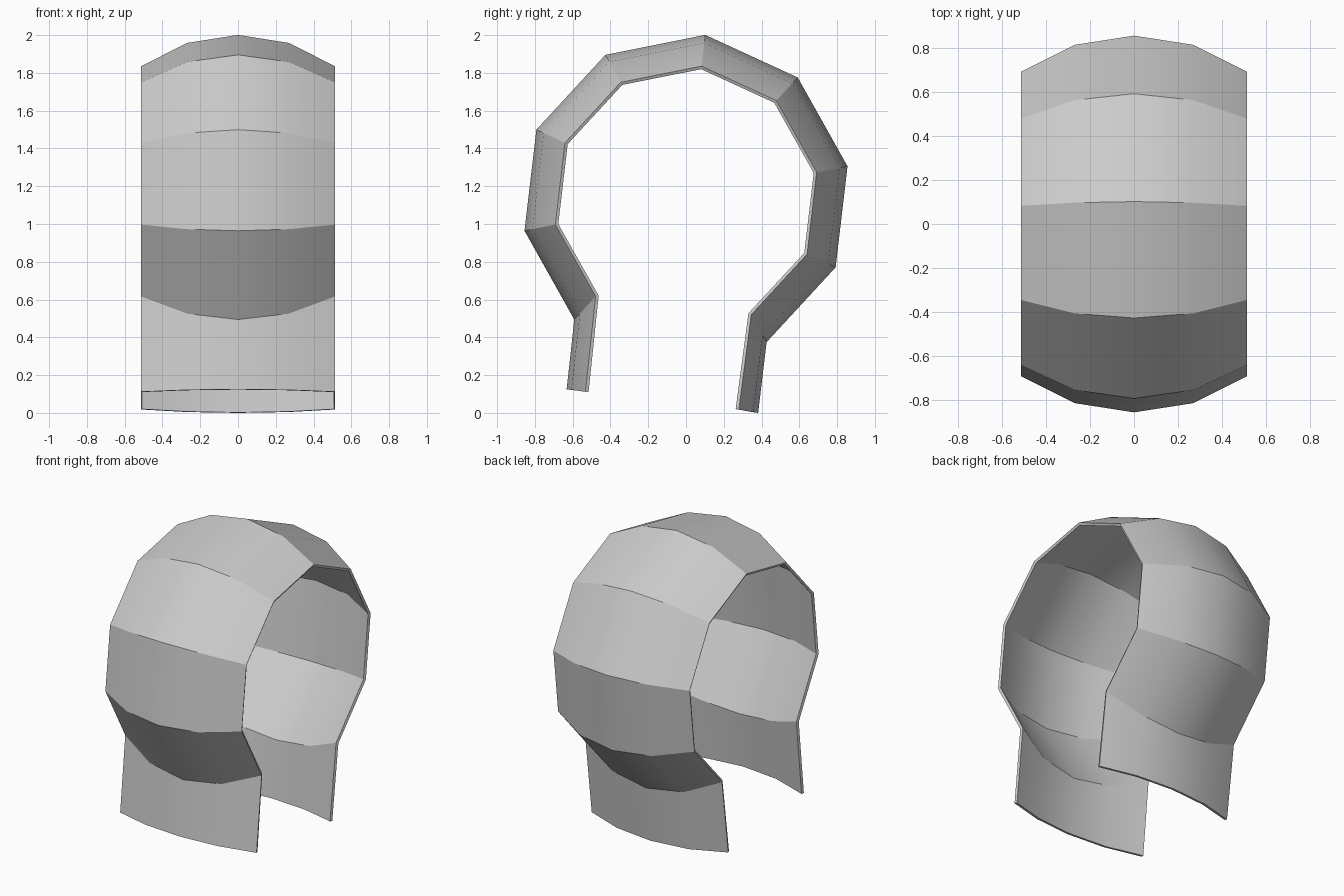
import bpy, bmesh
from math import sin, cos, radians
from mathutils import Vector

cube = bpy.data.objects.get("Cube")
if cube:
    bpy.data.objects.remove(cube, do_unlink=True)

RADIUS = 0.872
CENTRE_Z = 1.135
STEP = 18          # degrees between lengthwise strips
SAG = 1 - cos(radians(2 * STEP))

# Grey shell material
grey = bpy.data.materials.new("light grey")
grey.use_nodes = True
colour = (0.6, 0.6, 0.6, 1)
grey.diffuse_color = colour
grey.node_tree.nodes["Principled BSDF"].inputs["Base Color"].default_value = colour


def flap_end(centre, edge, tilt):
    """Lower rim point of a flap, curved between its middle and its side."""
    t = (1 - cos(tilt)) / SAG
    y, z = Vector(centre).lerp(Vector(edge), t)
    return (RADIUS * sin(tilt), y, z)


def strip_points(tilt):
    """One lengthwise line: back flap, over the dome, front flap."""
    points = [flap_end((0.382, 0.0), (0.28, 0.018), tilt)]
    for k in range(9):
        a = radians(-60.7 + 36 * k)
        r = RADIUS * cos(tilt)
        points.append((RADIUS * sin(tilt), r * cos(a), CENTRE_Z + r * sin(a)))
    points.append(flap_end((-0.632, 0.125), (-0.533, 0.112), tilt))
    return points


# Curved band of flat panels with two flaps
bm = bmesh.new()
rows = [[bm.verts.new(p) for p in strip_points(radians(STEP * i))]
        for i in range(-2, 3)]
for a, b in zip(rows, rows[1:]):
    for j in range(len(a) - 1):
        bm.faces.new((a[j], b[j], b[j + 1], a[j + 1]))
bm.normal_update()
top = max(bm.faces, key=lambda f: f.calc_center_median().z)
if top.normal.z < 0:
    bmesh.ops.reverse_faces(bm, faces=bm.faces[:])

mesh = bpy.data.meshes.new("curved_shell")
bm.to_mesh(mesh)
bm.free()
mesh.materials.append(grey)
shell = bpy.data.objects.new("curved_shell", mesh)
bpy.context.collection.objects.link(shell)

# Thin wall, grown inward
wall = shell.modifiers.new("wall", "SOLIDIFY")
wall.thickness = 0.018
wall.offset = -1

bpy.ops.object.select_all(action="DESELECT")
shell.select_set(True)
bpy.context.view_layer.objects.active = shell
bpy.ops.object.modifier_apply(modifier="wall")
bpy.ops.object.shade_smooth_by_angle(angle=radians(25))
